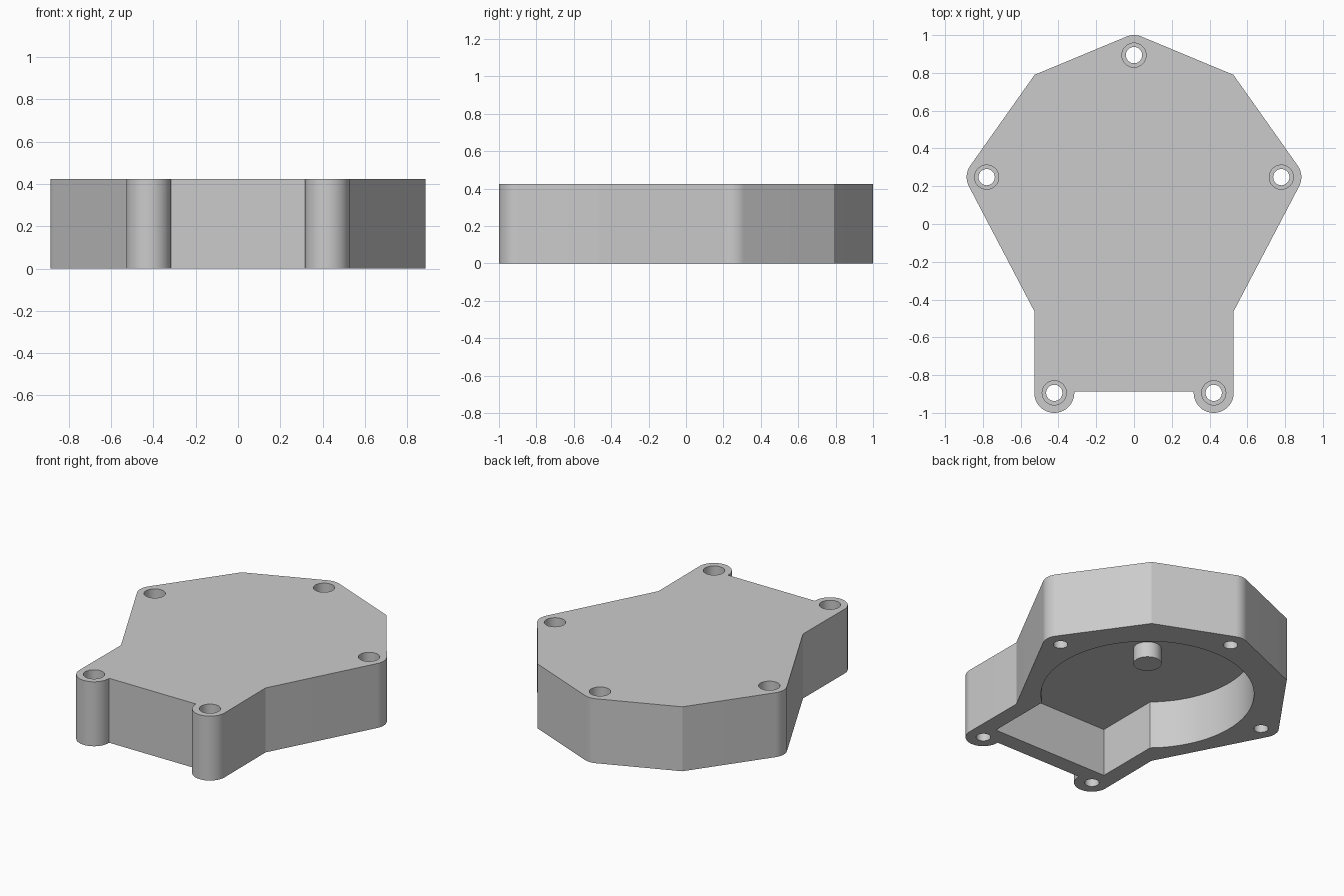
import bpy, bmesh
from math import acos, atan2, cos, sin, pi, hypot, asin, sqrt

cube = bpy.data.objects.get("Cube")
if cube:
    bpy.data.objects.remove(cube)

HEIGHT, CEILING, BOSS_END = 0.424, 0.315, 0.212
EAR_R, BORE_R, HOLE_R = 0.106, 0.064, 0.043
FOOT, SIDE, TOP = (0.422, -0.894), (0.78, 0.248), (0, 0.894)
WAIST, SHOULDER = (0.526, -0.465), (0.526, 0.79)
CAVITY_Y, CAVITY_R, CAVITY_HALF, CAVITY_FRONT = 0.125, 0.635, 0.42, -0.78

grey = bpy.data.materials.new("light_grey")
grey.use_nodes = True
grey.diffuse_color = (0.6, 0.6, 0.6, 1)
grey.node_tree.nodes["Principled BSDF"].inputs["Base Color"].default_value = (0.6, 0.6, 0.6, 1)


def arc(center, r, a0, a1, n):
    """Points on an arc, both ends included."""
    return [(center[0] + r * cos(a0 + (a1 - a0) * i / n),
             center[1] + r * sin(a0 + (a1 - a0) * i / n)) for i in range(n + 1)]


def tangent(p, c, side):
    """Angle on the ear circle at c where a line from p touches it."""
    dx, dy = p[0] - c[0], p[1] - c[1]
    return atan2(dy, dx) + side * acos(EAR_R / hypot(dx, dy))


def prism(name, outline, z0, z1):
    """Extrude a counter-clockwise outline from z0 to z1."""
    bm = bmesh.new()
    base = bm.faces.new([bm.verts.new((x, y, z0)) for x, y in outline])
    top = bmesh.ops.extrude_face_region(bm, geom=[base])["geom"]
    bmesh.ops.translate(bm, vec=(0, 0, z1 - z0),
                        verts=[v for v in top if isinstance(v, bmesh.types.BMVert)])
    bmesh.ops.recalc_face_normals(bm, faces=bm.faces)
    mesh = bpy.data.meshes.new(name)
    bm.to_mesh(mesh)
    bm.free()
    mesh.materials.append(grey)
    ob = bpy.data.objects.new(name, mesh)
    bpy.context.collection.objects.link(ob)
    return ob


def rod(name, center, r, z0, z1):
    return prism(name, arc(center, r, 0, 2 * pi, 48)[:-1], z0, z1)


def activate(ob):
    bpy.ops.object.select_all(action="DESELECT")
    ob.select_set(True)
    bpy.context.view_layer.objects.active = ob


def cut(ob, cutter):
    """Subtract the cutter and discard it."""
    cutter.hide_render = True
    mod = ob.modifiers.new("cut", "BOOLEAN")
    mod.operation, mod.solver, mod.object = "DIFFERENCE", "EXACT", cutter
    activate(ob)
    bpy.ops.object.modifier_apply(modifier=mod.name)
    bpy.data.objects.remove(cutter)


# Outer housing: left half outline, mirrored
half = [(FOOT[0] - EAR_R, -0.888)]
half += arc(FOOT, EAR_R, -pi, 0, 32)
half.append(WAIST)
half += arc(SIDE, EAR_R, tangent(WAIST, SIDE, 1), tangent(SHOULDER, SIDE, -1), 16)
half.append(SHOULDER)
half += arc(TOP, EAR_R, tangent(SHOULDER, TOP, 1), pi / 2, 6)
outline = half + [(-x, y) for x, y in reversed(half[:-1])]
housing = prism("housing", outline, 0, HEIGHT)

# Underside cavity: round chamber opening into a square bay
drop = asin(CAVITY_HALF / CAVITY_R)
cavity = arc((0, CAVITY_Y), CAVITY_R, drop - pi / 2, 3 * pi / 2 - drop, 80)
cavity += [(-CAVITY_HALF, CAVITY_FRONT), (CAVITY_HALF, CAVITY_FRONT)]
cut(housing, prism("cavity_cutter", cavity, -0.1, CEILING))

# Counterbored screw holes
for x, y in (FOOT, SIDE, TOP, (-FOOT[0], FOOT[1]), (-SIDE[0], SIDE[1])):
    cut(housing, rod("hole_cutter", (x, y), HOLE_R, -0.1, HEIGHT + 0.1))
    cut(housing, rod("bore_cutter", (x, y), BORE_R, BOSS_END, HEIGHT + 0.1))

# Centre boss hanging from the cavity ceiling
boss = rod("center_boss", (0, CAVITY_Y), 0.084, BOSS_END, CEILING + 0.01)

for ob in (housing, boss):
    activate(ob)
    bpy.ops.object.shade_smooth_by_angle(angle=pi / 9)
